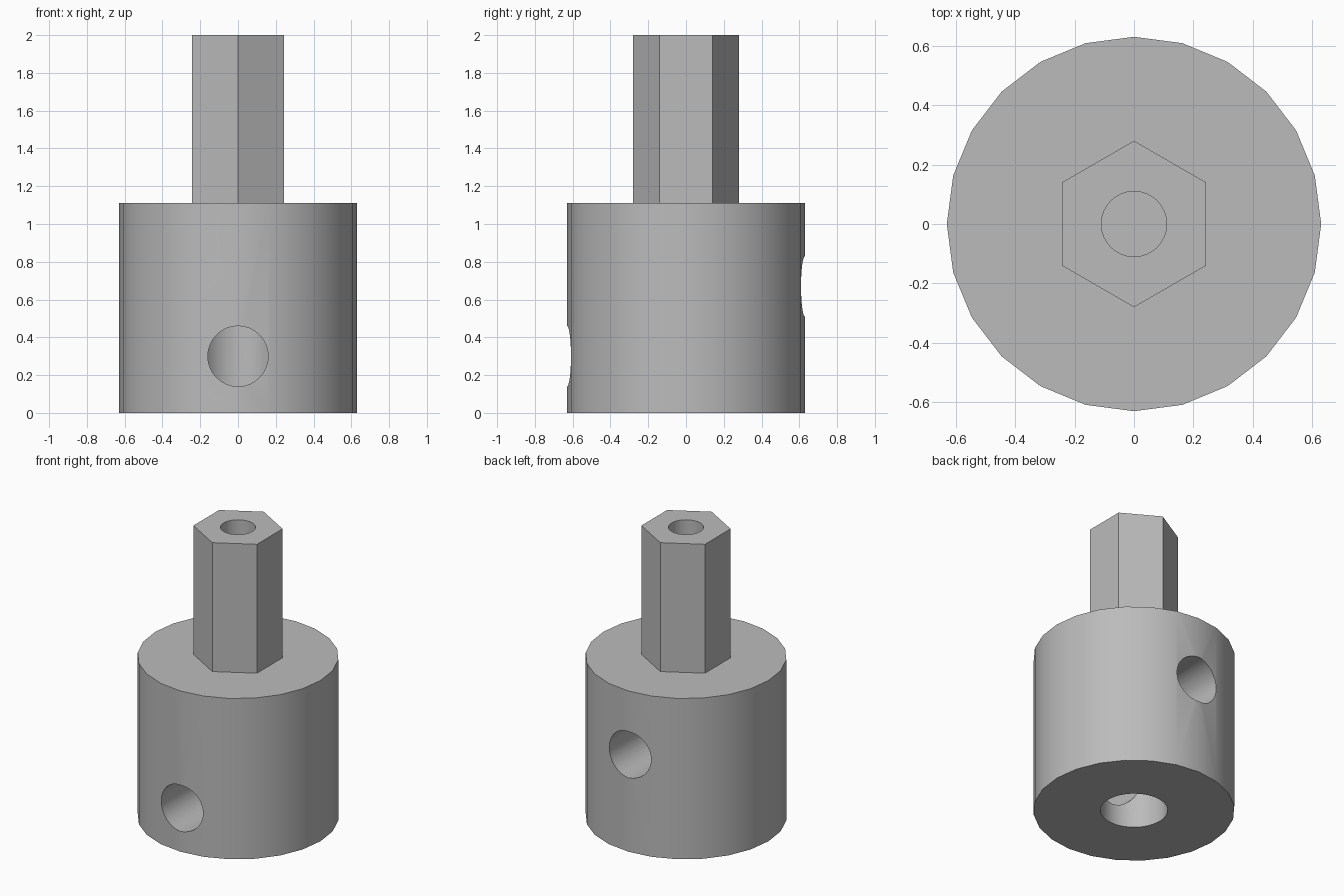
import bpy
import math

cube = bpy.data.objects.get("Cube")
if cube:
    bpy.data.objects.remove(cube, do_unlink=True)

BODY_R, BODY_H, TOTAL_H = 0.63, 1.11, 2.0
SHANK_R = 0.28
BORE_R, BORE_TOP = 0.21, 0.93
SCREW_R = 0.16

steel = bpy.data.materials.new("grey steel")
steel.use_nodes = True
grey = (0.5, 0.5, 0.5, 1)
steel.diffuse_color = grey
steel.node_tree.nodes["Principled BSDF"].inputs["Base Color"].default_value = grey


def prism(name, sides, radius, start, length, rotation=(0, 0, 0)):
    """Cylinder running from start along its own rotated z axis."""
    bpy.ops.mesh.primitive_cylinder_add(vertices=sides, radius=radius, depth=length)
    ob = bpy.context.object
    ob.name = name
    for v in ob.data.vertices:
        v.co.z += length / 2
    ob.location = start
    ob.rotation_euler = rotation
    ob.data.materials.append(steel)
    return ob


def combine(target, other, operation):
    """Apply a boolean and remove the helper."""
    mod = target.modifiers.new(other.name, "BOOLEAN")
    mod.operation = operation
    mod.solver = "EXACT"
    mod.object = other
    bpy.context.view_layer.objects.active = target
    bpy.ops.object.modifier_apply(modifier=mod.name)
    bpy.data.objects.remove(other, do_unlink=True)


# Round body with the hexagonal shank standing on it
coupler = prism("shaft_coupler", 24, BODY_R, (0, 0, 0), BODY_H)
shank = prism("hex_shank", 6, SHANK_R, (0, 0, BODY_H - 0.05), TOTAL_H - BODY_H + 0.05)
combine(coupler, shank, "UNION")

# Blind bores in the underside and the shank end
bore = prism("shaft_bore", 48, BORE_R, (0, 0, -0.1), BORE_TOP + 0.1)
combine(coupler, bore, "DIFFERENCE")
end_hole = prism("shank_end_hole", 32, 0.11, (0, 0, 1.4), 0.7)
combine(coupler, end_hole, "DIFFERENCE")

# Set screw holes: low at the front, high at the back, each reaching the bore
for name, height, side in (("front_screw_hole", 0.3, 1), ("back_screw_hole", 0.67, -1)):
    hole = prism(name, 32, SCREW_R, (0, 0, height), BODY_R + 0.1,
                 (side * math.pi / 2, 0, 0))
    combine(coupler, hole, "DIFFERENCE")

# Smooth round walls, crisp rims and hexagon edges
bpy.ops.object.select_all(action="DESELECT")
coupler.select_set(True)
bpy.context.view_layer.objects.active = coupler
bpy.ops.object.shade_smooth_by_angle(angle=math.radians(30))
